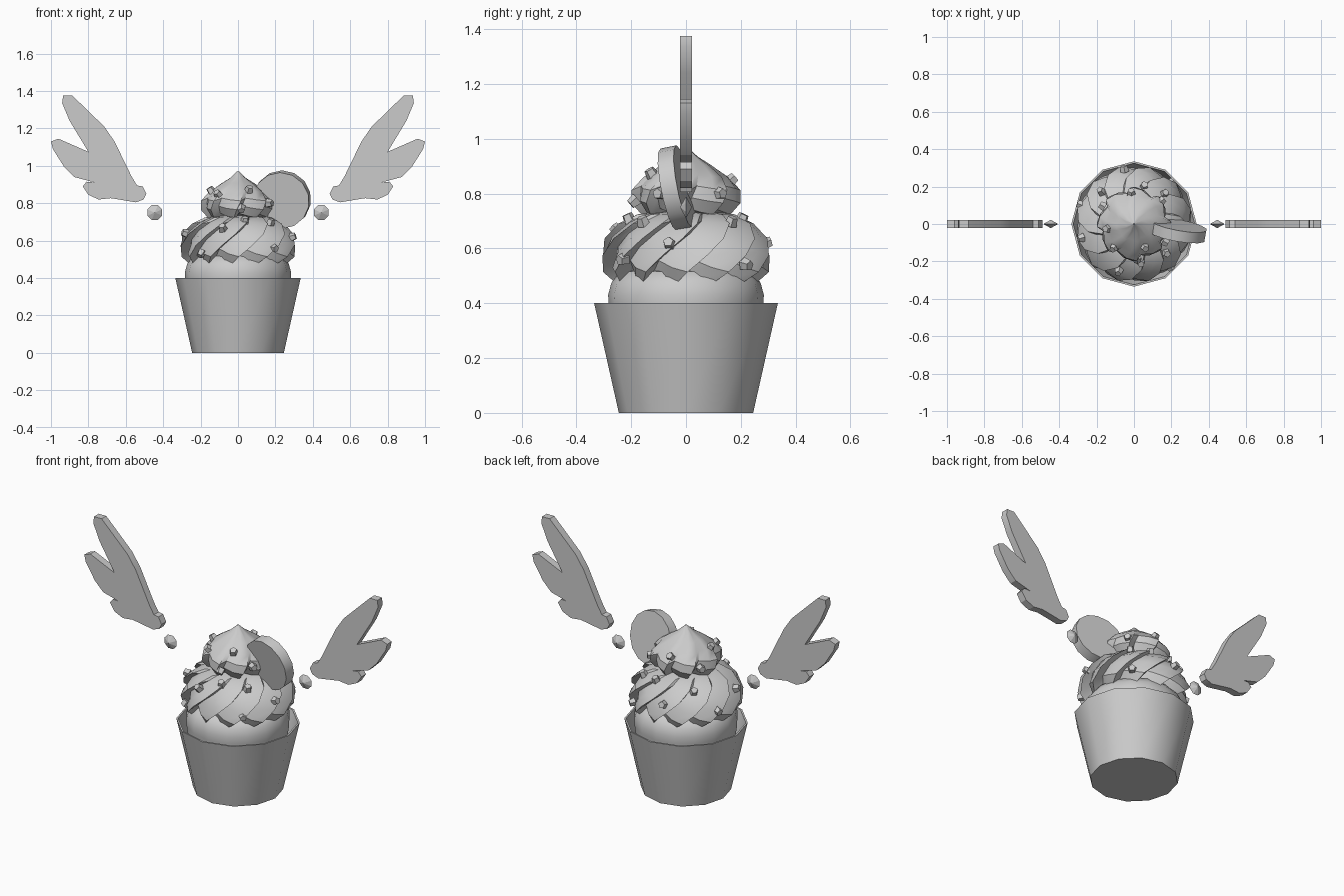
import bpy, bmesh, math
from mathutils import Vector, Matrix

cube = bpy.data.objects.get("Cube")
if cube:
    bpy.data.objects.remove(cube, do_unlink=True)

grey = bpy.data.materials.new("plain_grey")
grey.use_nodes = True
grey.diffuse_color = (0.6, 0.6, 0.6, 1)
grey.node_tree.nodes["Principled BSDF"].inputs["Base Color"].default_value = (0.6, 0.6, 0.6, 1)


def finish(name, bm, angle=None):
    """Turn a bmesh into a named object, smooth below the given angle."""
    bmesh.ops.recalc_face_normals(bm, faces=bm.faces)
    mesh = bpy.data.meshes.new(name)
    bm.to_mesh(mesh)
    bm.free()
    mesh.materials.append(grey)
    obj = bpy.data.objects.new(name, mesh)
    bpy.context.collection.objects.link(obj)
    if angle:
        bpy.ops.object.select_all(action='DESELECT')
        obj.select_set(True)
        bpy.context.view_layer.objects.active = obj
        bpy.ops.object.shade_smooth_by_angle(angle=math.radians(angle))
    return obj


def skin(name, rings, angle):
    """Join equal rings of points into a surface with both ends capped."""
    bm = bmesh.new()
    loops = [[bm.verts.new(p) for p in ring] for ring in rings]
    n = len(loops[0])
    for a, b in zip(loops, loops[1:]):
        for i in range(n):
            j = (i + 1) % n
            bm.faces.new((a[i], a[j], b[j], b[i]))
    bm.faces.new(loops[0])
    bm.faces.new(loops[-1])
    return finish(name, bm, angle)


def lathe(name, profile, sides, angle):
    turn = [2 * math.pi * i / sides for i in range(sides)]
    return skin(name, [[(r * math.cos(t), r * math.sin(t), z) for t in turn]
                       for r, z in profile], angle)


def swirl(name, profile, ridges, twist, droop):
    """Twisted star section: each ridge rises gently, then drops in a step."""
    steps = ((0.0, 0.86), (0.42, 0.96), (0.8, 1.02))
    low, high = profile[0][1], profile[-1][1]
    rings = []
    for r, z in profile:
        f = (z - low) / (high - low)
        ring = []
        for k in range(ridges):
            for s, m in steps:
                t = 2 * math.pi * (k + s) / ridges + twist * f
                drop = droop * (m - 0.94) * (1 - f)
                ring.append((r * m * math.cos(t), r * m * math.sin(t), z - drop))
        rings.append(ring)
    return skin(name, rings, 30)


# Wrapper: thin open cup
lathe("cup", [(0.245, 0), (0.335, 0.4), (0.325, 0.4), (0.24, 0.02)], 12, 40)

# Sponge rising out of the cup
lathe("cake", [(0.235, 0.06), (0.282, 0.39), (0.284, 0.43), (0.272, 0.475),
               (0.24, 0.515), (0.12, 0.54)], 16, 40)

# Two tiers of piped frosting
LOWER = [(0.17, 0.505), (0.25, 0.495), (0.297, 0.535), (0.308, 0.59), (0.292, 0.645),
         (0.245, 0.695), (0.18, 0.725), (0.09, 0.735)]
UPPER = [(0.09, 0.725), (0.16, 0.735), (0.195, 0.775), (0.195, 0.82), (0.155, 0.865),
         (0.095, 0.905), (0.045, 0.935), (0.003, 0.972)]
swirl("lower_frosting", LOWER, 12, math.radians(55), 0.3)
swirl("upper_frosting", UPPER, 8, math.radians(35), 0.15)


# Sprinkles: small five-sided nuggets seated on the frosting
def surface(profile, z):
    for (r0, z0), (r1, z1) in zip(profile[1:], profile[2:]):
        if z0 <= z <= z1:
            r = r0 + (r1 - r0) * (z - z0) / (z1 - z0)
            return r, (z1 - z0, r0 - r1)
    return profile[-1][0], (0, 1)


SPOTS = [(LOWER, (-108, 0.67), (-50, 0.56), (-133, 0.53), (-12, 0.62), (48, 0.54), (-42, 0.70),
          (45, 0.70), (100, 0.62), (135, 0.69), (160, 0.57), (-165, 0.64), (75, 0.71), (-80, 0.71)),
         (UPPER, (-130, 0.85), (-65, 0.875), (-85, 0.77), (-30, 0.80), (40, 0.80),
          (95, 0.85), (150, 0.79), (-170, 0.87))]
sprinkles = bmesh.new()
for profile, *spots in SPOTS:
    for deg, z in spots:
        r, (nr, nz) = surface(profile, z)
        t = math.radians(deg)
        normal = Vector((nr * math.cos(t), nr * math.sin(t), nz)).normalized()
        place = Matrix.Translation((r * math.cos(t), r * math.sin(t), z)) \
            @ normal.to_track_quat('Z', 'Y').to_matrix().to_4x4()
        bmesh.ops.create_cone(sprinkles, cap_ends=True, segments=5, radius1=0.025,
                              radius2=0.019, depth=0.032, matrix=place)
finish("sprinkles", sprinkles)

# Round biscuit pushed into the frosting, leaning forward
biscuit = bmesh.new()
lean = Vector((0.18, 1, 0.2)).to_track_quat('Z', 'Y').to_matrix().to_4x4()
bmesh.ops.create_cone(biscuit, cap_ends=True, segments=14, radius1=0.153, radius2=0.153,
                      depth=0.06, matrix=Matrix.Translation((0.235, -0.035, 0.82)) @ lean)
finish("biscuit", biscuit, 35)

# Wings: flat feather outline given thickness, with a loose bead by each
FEATHERS = [(0.935, 1.375), (0.94, 1.335), (0.90, 1.24), (0.80, 1.075), (0.96, 1.145),
            (1.0, 1.13), (0.99, 1.09), (0.93, 0.995), (0.875, 0.94), (0.77, 0.912),
            (0.81, 0.915), (0.83, 0.89), (0.80, 0.845), (0.745, 0.82), (0.68, 0.827),
            (0.545, 0.805), (0.505, 0.82), (0.49, 0.85), (0.51, 0.89), (0.54, 0.895),
            (0.57, 0.945), (0.66, 1.13), (0.715, 1.21), (0.885, 1.375)]
for side, s in (("left", 1), ("right", -1)):
    skin(side + "_wing", [[(s * x, y, z) for x, z in FEATHERS] for y in (-0.022, 0.022)], 30)

    bead = bmesh.new()
    for y in (-0.011, 0.011):
        tilt = Matrix.Rotation(math.copysign(math.pi / 2, -y), 4, 'X')
        bmesh.ops.create_cone(bead, cap_ends=False, segments=8, radius1=0.043, radius2=0,
                              depth=0.022,
                              matrix=Matrix.Translation((s * 0.445, y, 0.75)) @ tilt
                              @ Matrix.Rotation(math.pi / 8, 4, 'Z'))
    bmesh.ops.remove_doubles(bead, verts=bead.verts, dist=0.0005)
    finish(side + "_bead", bead)
